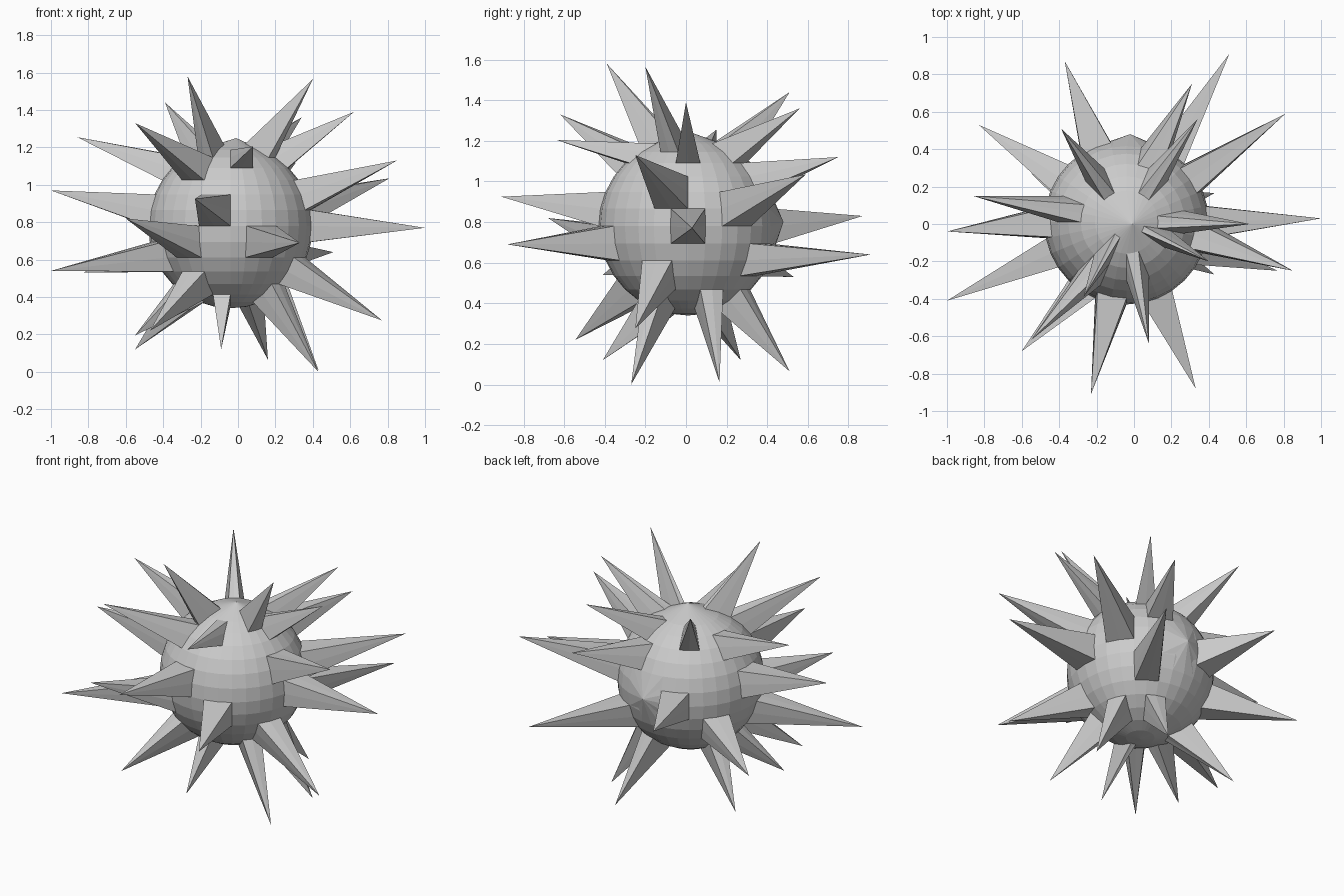
import bpy, bmesh
from math import radians, degrees, sin, cos, atan2
from mathutils import Vector

if "Cube" in bpy.data.objects:
    bpy.data.objects.remove(bpy.data.objects["Cube"])

C = Vector((-0.04, 0.01, 0.78))   # ball centre
R = 0.44
STEP = 11.25                      # angular size of one ball facet

# Spikes: tip x, y, z and the latitude row of the base patch
SPIKES = [
    (-0.27, -0.39, 1.58, 6), (0.40, -0.20, 1.565, 6), (-0.39, 0.51, 1.44, 5),
    (0.62, 0.00, 1.39, 5), (0.34, 0.56, 1.36, 5), (-0.55, -0.62, 1.33, 4),
    (-0.86, 0.15, 1.255, 4), (0.08, -0.64, 1.205, 5), (0.31, 0.75, 1.12, 3),
    (0.85, -0.25, 1.13, 2), (0.81, 0.59, 1.035, 1), (-1.00, -0.04, 0.97, 1),
    (-0.23, -0.91, 0.925, 1), (-0.37, 0.87, 0.83, 0), (-0.60, -0.68, 0.82, -1),
    (1.00, 0.03, 0.77, 0), (0.33, -0.88, 0.69, -1), (0.51, 0.91, 0.64, -2),
    (-1.00, -0.41, 0.54, -2), (-0.83, 0.53, 0.53, -2), (0.77, -0.25, 0.275, -3),
    (-0.47, -0.545, 0.22, -4), (-0.55, -0.24, 0.195, -5), (-0.55, 0.27, 0.12, -5),
    (-0.09, -0.41, 0.12, -6), (0.16, 0.51, 0.065, -5), (0.43, -0.27, 0.0, -5),
    (0.43, 0.165, 0.01, -5),
]


def on_ball(col, row):
    a, e = radians(col * STEP), radians(row * STEP)
    return C + R * Vector((cos(e) * cos(a), cos(e) * sin(a), sin(e)))


def make_object(name, bm):
    bmesh.ops.recalc_face_normals(bm, faces=bm.faces)
    me = bpy.data.meshes.new(name)
    bm.to_mesh(me)
    bm.free()
    ob = bpy.data.objects.new(name, me)
    bpy.context.collection.objects.link(ob)
    return ob


def pyramid(name, rim, tip):
    bm = bmesh.new()
    vs = [bm.verts.new(p) for p in rim]
    t = bm.verts.new(tip)
    for i, v in enumerate(vs):
        bm.faces.new((v, vs[(i + 1) % len(vs)], t))
    make_object(name, bm)


def patch_rim(col, row, w):
    # outline of a square patch of ball facets, 2w facets wide
    n = range(-w, w)
    loop = ([(i, -w) for i in n] + [(w, i) for i in n]
            + [(-i, w) for i in n] + [(-w, -i) for i in n])
    return [on_ball(col + i, row + j) for i, j in loop]


# Faceted ball body
bm = bmesh.new()
bmesh.ops.create_uvsphere(bm, u_segments=32, v_segments=16, radius=R)
make_object("ball_body", bm).location = C

# Spikes rising from two-by-two facet patches
for k, (x, y, z, row) in enumerate(SPIKES):
    tip = Vector((x, y, z))
    d = tip - C
    col = round(degrees(atan2(d.y, d.x)) / STEP)
    pyramid(f"spike_{k + 1:02d}", patch_rim(col, row, 1), tip)

# Shallow bumps on the back and the top
pyramid("back_bump", patch_rim(8, 0, 2), (-0.02, 0.48, 0.80))
pyramid("top_bump", [on_ball(c, 6) for c in range(32)], (-0.01, 0.0, 1.25))
